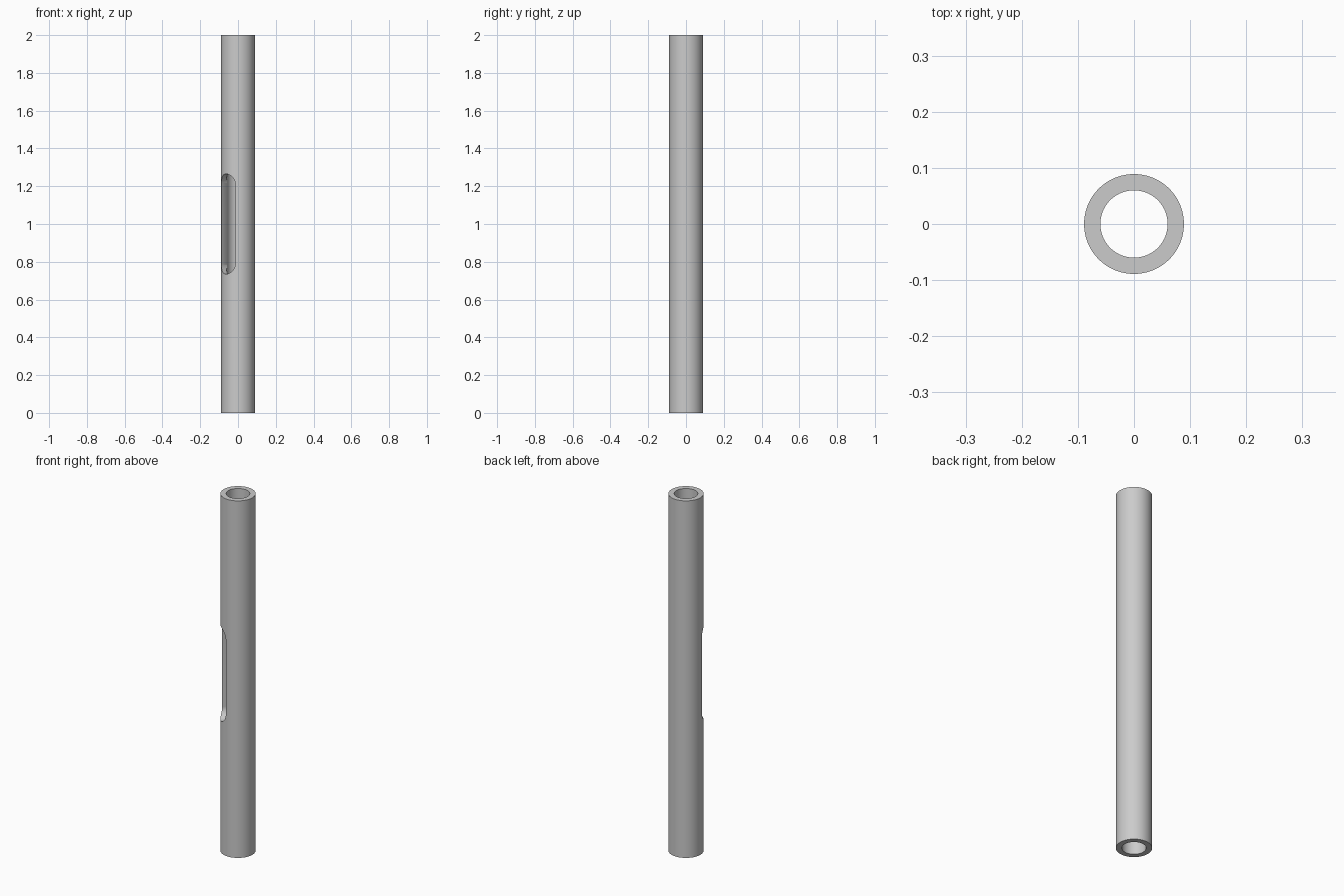
import bpy, bmesh
from math import cos, sin, pi, radians

if "Cube" in bpy.data.objects:
    bpy.data.objects.remove(bpy.data.objects["Cube"])

R_OUT, R_IN, HEIGHT = 0.089, 0.06, 2.0
SLOT_R, SLOT_HALF, SLOT_Z = 0.052, 0.265, 1.0
SLOT_ANGLE = radians(225)
SIDES = 96


def mesh_object(name, bm):
    bmesh.ops.recalc_face_normals(bm, faces=bm.faces)
    mesh = bpy.data.meshes.new(name)
    bm.to_mesh(mesh)
    bm.free()
    obj = bpy.data.objects.new(name, mesh)
    bpy.context.collection.objects.link(obj)
    return obj


# Hollow tube: rectangular wall section swept around z
bm = bmesh.new()
section = [(R_IN, 0), (R_OUT, 0), (R_OUT, HEIGHT), (R_IN, HEIGHT)]
rings = [[bm.verts.new((r * cos(2 * pi * i / SIDES), r * sin(2 * pi * i / SIDES), z))
          for r, z in section] for i in range(SIDES)]
for i in range(SIDES):
    a, b = rings[i], rings[(i + 1) % SIDES]
    for j in range(4):
        k = (j + 1) % 4
        bm.faces.new((a[j], b[j], b[k], a[k]))
tube = mesh_object("tube", bm)

# Cutter: round-ended slot outline extruded from the bore outwards
bm = bmesh.new()
outline = []
for end, start in ((1, 0), (-1, pi)):
    for i in range(25):
        t = start + pi * i / 24
        outline.append((SLOT_R * cos(t),
                        SLOT_Z + end * (SLOT_HALF - SLOT_R) + SLOT_R * sin(t)))
c, s = cos(SLOT_ANGLE), sin(SLOT_ANGLE)
near, far = [[bm.verts.new((d * c - u * s, d * s + u * c, z)) for u, z in outline]
             for d in (0.0, 0.15)]
bm.faces.new(near)
bm.faces.new(far)
n = len(outline)
for i in range(n):
    j = (i + 1) % n
    bm.faces.new((near[i], near[j], far[j], far[i]))
cutter = mesh_object("slot_cutter", bm)

# Cut the slot through one wall
bpy.context.view_layer.objects.active = tube
tube.select_set(True)
cut = tube.modifiers.new("slot", 'BOOLEAN')
cut.operation = 'DIFFERENCE'
cut.solver = 'EXACT'
cut.object = cutter
bpy.ops.object.modifier_apply(modifier=cut.name)
bpy.data.objects.remove(cutter)

bpy.ops.object.shade_smooth_by_angle(angle=radians(30))
